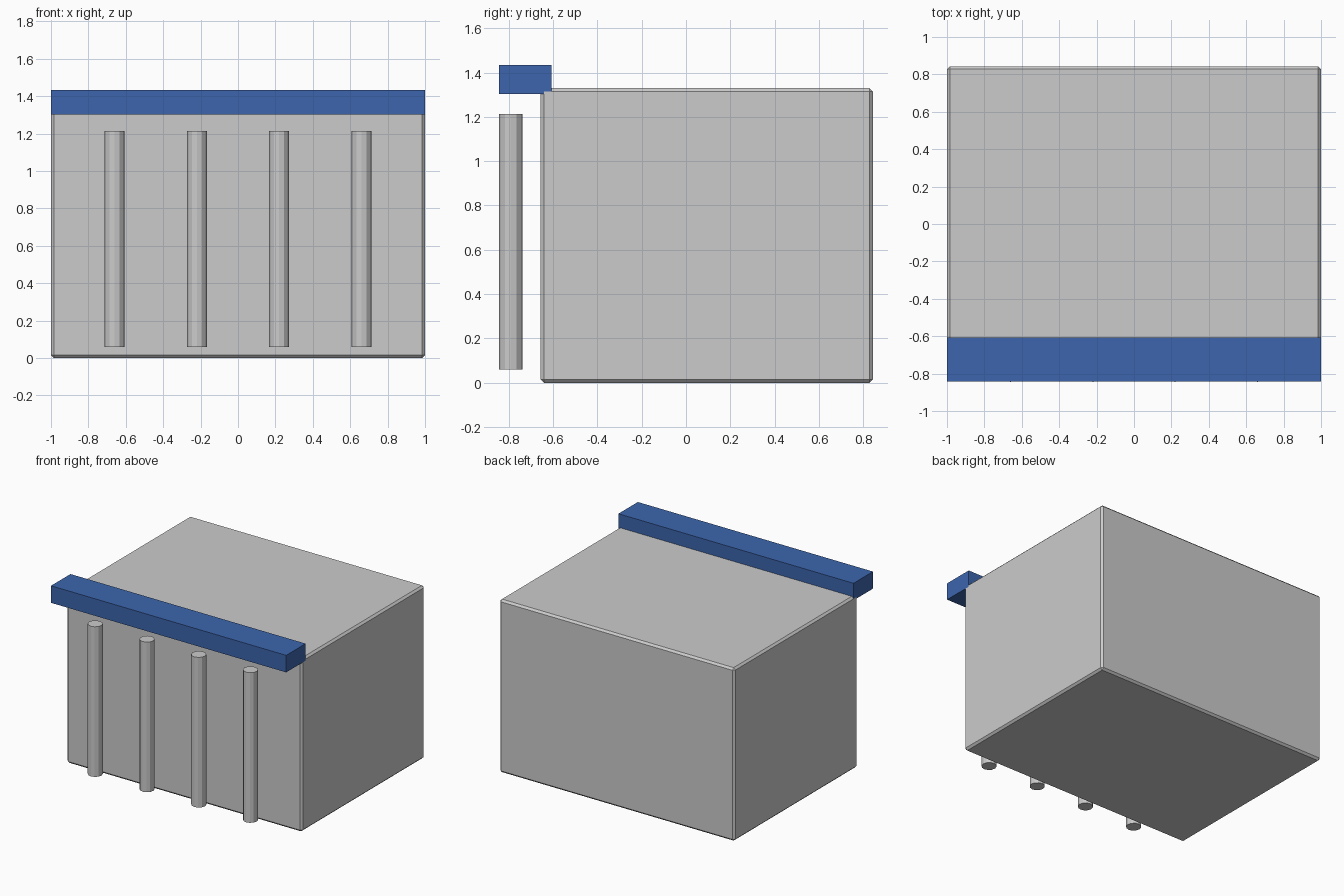
import bpy

if "Cube" in bpy.data.objects:
    bpy.data.objects.remove(bpy.data.objects["Cube"])


def box(name, lo, hi):
    """Axis-aligned box between two corners."""
    bpy.ops.mesh.primitive_cube_add(size=1, location=[(a + b) / 2 for a, b in zip(lo, hi)])
    ob = bpy.context.object
    ob.name = name
    ob.scale = [b - a for a, b in zip(lo, hi)]
    bpy.ops.object.transform_apply(location=False, rotation=False, scale=True)
    return ob


# Main block with small chamfered edges
body = box("building_body", (-1, -0.656, 0), (1, 0.843, 1.33))
bevel = body.modifiers.new("chamfer", 'BEVEL')
bevel.width = 0.015
bevel.segments = 1

# Blue beam along the front top edge
blue = bpy.data.materials.new("blue_paint")
blue.diffuse_color = (0.045, 0.13, 0.42, 1)
blue.use_nodes = True
blue.node_tree.nodes["Principled BSDF"].inputs["Base Color"].default_value = blue.diffuse_color
beam = box("front_beam", (-1, -0.843, 1.303), (1, -0.607, 1.434))
beam.data.materials.append(blue)

# Row of four round posts in front
Z0, Z1 = 0.06, 1.214
for i in range(4):
    bpy.ops.mesh.primitive_cylinder_add(
        vertices=12, radius=0.053, depth=Z1 - Z0,
        location=(-0.66 + 0.44 * i, -0.791, (Z0 + Z1) / 2))
    bpy.context.object.name = f"front_post_{i + 1}"
